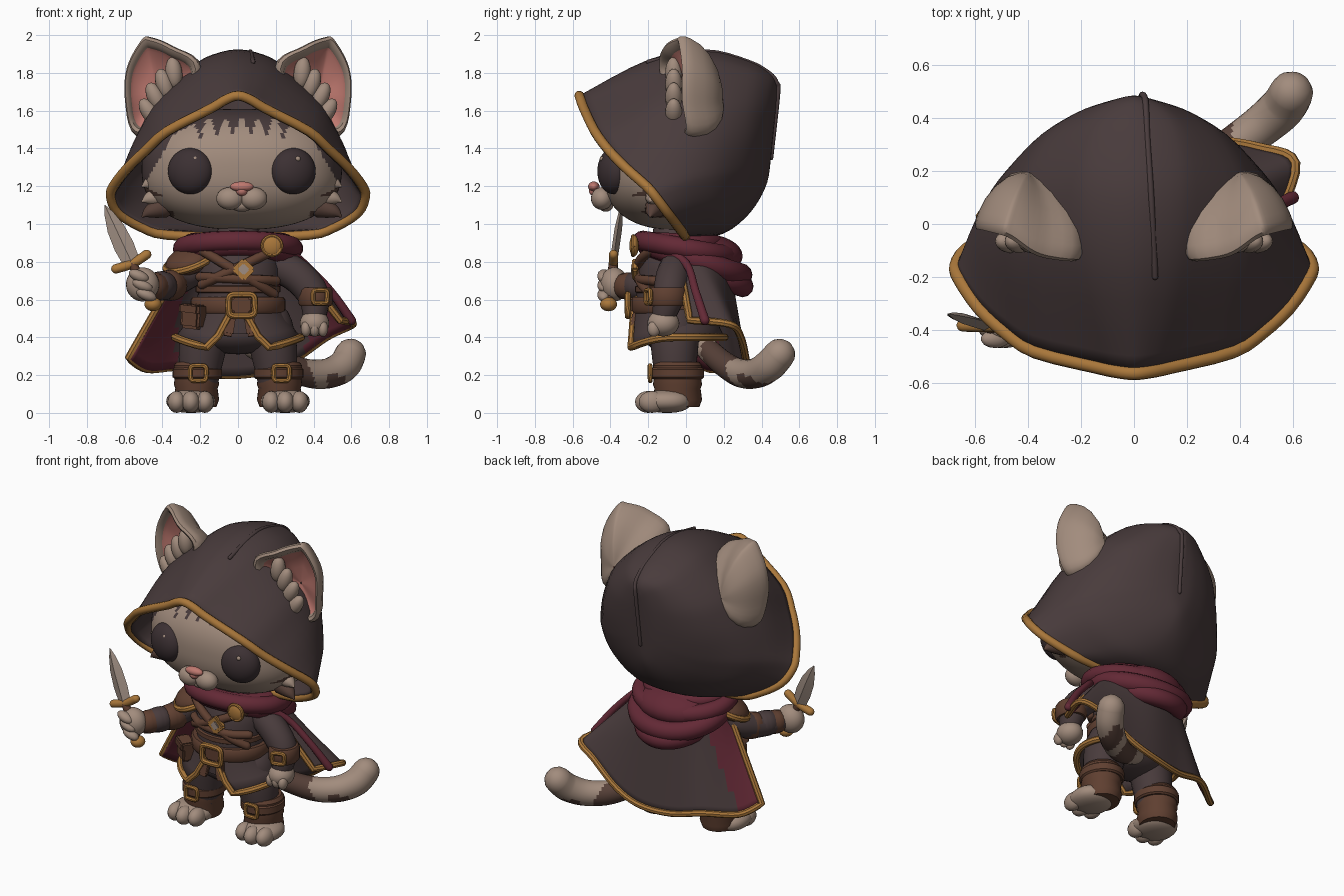
import bpy, bmesh, math
from mathutils import Vector as V, Euler

if "Cube" in bpy.data.objects:
    bpy.data.objects.remove(bpy.data.objects["Cube"])

def mat(name, r, g, b):
    m = bpy.data.materials.new(name)
    m.diffuse_color = (r, g, b, 1)
    m.use_nodes = True
    m.node_tree.nodes["Principled BSDF"].inputs["Base Color"].default_value = m.diffuse_color
    return m

CLOTH = mat("dark cloth", .066, .044, .045)
FUR = mat("tan fur", .36, .262, .205)
STRIPE = mat("brown fur", .095, .052, .04)
GOLD = mat("gold trim", .40, .185, .043)
LEATHER = mat("leather", .115, .05, .03)
WINE = mat("wine cloth", .125, .022, .036)
PINK = mat("pink skin", .52, .19, .16)
EYE = mat("eye dark", .045, .03, .033)
STEEL = mat("blade metal", .34, .265, .22)

def sample(P, n, closed=False):
    """Smooth spline through points of any dimension."""
    N, out = len(P), []
    get = lambda i: P[i % N] if closed else P[max(0, min(N - 1, i))]
    for i in range(N if closed else N - 1):
        for j in range(n):
            t = j / n
            out.append([.5 * (2*b + (c-a)*t + (2*a-5*b+4*c-d)*t*t + (3*b-a-3*c+d)*t**3)
                        for a, b, c, d in zip(get(i-1), get(i), get(i+1), get(i+2))])
    return out if closed else out + [list(P[-1])]

def finish(name, bm, mats, rule=None, thick=0):
    bmesh.ops.recalc_face_normals(bm, faces=bm.faces)
    mid = sum((v.co for v in bm.verts), V()) / len(bm.verts)
    if sum((f.calc_center_median() - mid).dot(f.normal) * f.calc_area() for f in bm.faces) < 0:
        bmesh.ops.reverse_faces(bm, faces=bm.faces)
    for f in bm.faces:
        f.smooth = True
        if rule:
            f.material_index = rule(f.calc_center_median())
    me = bpy.data.meshes.new(name)
    bm.to_mesh(me)
    bm.free()
    for m in (mats if isinstance(mats, list) else [mats]):
        me.materials.append(m)
    ob = bpy.data.objects.new(name, me)
    bpy.context.collection.objects.link(ob)
    if thick:
        md = ob.modifiers.new("thickness", 'SOLIDIFY')
        md.thickness, md.material_offset = thick, 1
    return ob

def loft(name, rings, mats, rule=None, closed=True, caps=True, wrap=False, thick=0):
    bm = bmesh.new()
    R = [[bm.verts.new(p) for p in r] for r in rings]
    n = len(R[0])
    for i in range(len(R) if wrap else len(R) - 1):
        a, b = R[i], R[(i + 1) % len(R)]
        for j in range(n if closed else n - 1):
            k = (j + 1) % n
            bm.faces.new((a[j], a[k], b[k], b[j]))
    if caps and closed and not wrap:
        bm.faces.new(R[-1])
        if caps != 'end':
            bm.faces.new(R[0])
    return finish(name, bm, mats, rule, thick)

def tube(name, pts, r, mats, closed=False, n=4, sides=10, rule=None):
    """Round tube; points may carry their own radius as a fourth value."""
    P = sample([tuple(p) if len(p) == 4 else (*p, r) for p in pts], n, closed)
    N, rings, u = len(P), [], None
    for i, p in enumerate(P):
        a, b = (P[i-1], P[(i+1) % N]) if closed else (P[max(i-1, 0)], P[min(i+1, N-1)])
        t = (V(b[:3]) - V(a[:3])).normalized()
        u = u or t.orthogonal()
        u = (u - t * u.dot(t)).normalized()
        w, c, rad = t.cross(u), V(p[:3]), p[3]
        ends = [(0, 1)]
        if not closed and i == 0:
            ends = [(-.97, .25), (-.75, .66), (-.4, .92), (0, 1)]
        elif not closed and i == N - 1:
            ends = [(0, 1), (.4, .92), (.75, .66), (.97, .25)]
        for o, k in ends:
            rings.append([c + t*o*rad + (u*math.cos(q) + w*math.sin(q)) * rad * k
                          for q in (2*math.pi*s/sides for s in range(sides))])
    return loft(name, rings, mats, rule, wrap=closed)

def ball(name, loc, rad, mats, p=2, rot=(0, 0, 0), seg=24, rule=None):
    bm = bmesh.new()
    bmesh.ops.create_uvsphere(bm, u_segments=seg, v_segments=seg * 2 // 3, radius=1)
    e = Euler(rot).to_matrix()
    for v in bm.verts:
        c = v.co / sum(abs(x)**p for x in v.co)**(1/p)
        v.co = e @ V((c.x*rad[0], c.y*rad[1], c.z*rad[2])) + V(loc)
    return finish(name, bm, mats, rule)

def box(name, loc, size, mats, rot=(0, 0, 0)):
    bm = bmesh.new()
    bmesh.ops.create_cube(bm, size=1)
    bmesh.ops.bevel(bm, geom=bm.edges[:], offset=.12, segments=2, affect='EDGES')
    e = Euler(rot).to_matrix()
    for v in bm.verts:
        v.co = e @ V([a * b for a, b in zip(v.co, size)]) + V(loc)
    return finish(name, bm, mats)

circle = lambda n: [(math.cos(2*math.pi*k/n), math.sin(2*math.pi*k/n)) for k in range(n)]
def ell(cx, cy, z, rx, ry, n=32):
    return [(cx + rx*c, cy + ry*s, z) for c, s in circle(n)]

def band(name, cx, cy, z, rx, ry, h, m):
    loft(name, [ell(cx, cy, z + a*h, rx + b, ry + b) for a, b in
                ((-.5, -.02), (-.5, .006), (-.35, .016), (.35, .016), (.5, .006), (.5, -.02))], m, caps=False)

def buckle(name, loc, w, h, r=.013, rz=0):
    sg = lambda v: math.copysign(abs(v)**.4, v)
    e = Euler((0, 0, rz)).to_matrix()
    tube(name, [V(loc) + e @ V((w/2*sg(c), 0, h/2*sg(s))) for c, s in circle(20)], r, GOLD, True, 1, 8)

# hood: each ring runs from its top point to its bottom point
US = [0, .03, .09, .25, .38, .51, .64, .72, .83, .93, .985, 1]
RIM = [0, .10, .21, .55, .71, .86, .97, .99, .93, .75, .55, 0]
def hood_ring(ty, tz, by, bz, W, t):
    half = [(W*(w*(1-t) + 2*math.sqrt(u*(1-u))*t),
             ty + (by-ty)*u - (1-t)**2*.065*math.sin(math.pi*min(1, u/.66)),
             tz + (bz-tz)*u) for u, w in zip(US, RIM)]
    return sample(half + [(-x, y, z) for x, y, z in half[-2:0:-1]], 3, True)
HOOD = [(-.565, 1.68, 0, .93, .68, 0), (-.2, 1.87, .1, .93, .625, .4), (.1, 1.925, .2, .95, .535, .65),
        (.33, 1.87, .29, 1.01, .39, .9), (.44, 1.81, .37, 1.1, .24, 1),
        (.48, 1.76, .43, 1.22, .10, 1), (.487, 1.70, .45, 1.35, .012, 1)]
rows = [hood_ring(*p) for p in sample(HOOD, 4)]
loft("hood", rows, CLOTH, caps='end', thick=.03)
tube("hood_trim", rows[0], .026, GOLD, True, 1)
SX = (.09, .08, .065, .05, .045, .04, .03)
tube("hood_seam", [(x, p[0], p[1] - .012) for x, p in zip(SX, HOOD)][1:] + [(.02, .45, 1.35)], .012, CLOTH)

# head with dark brow fur and brown cheek stripes
X0 = .02
def fur_rule(c):
    x = abs(c.x - X0)
    edge = 1.555 - .5*max(0, x - .2) - 1.2*max(0, x - .36)
    edge -= sum(.1*max(0, 1 - abs(x - k)/.03) for k in (.045, .13, .22))
    if c.z > edge:
        return 2
    low = x > .36 and 1.02 < c.z < 1.075 + .2*(x - .4)
    return 1 if low or (x > .42 and 1.15 < c.z < 1.15 + .5*(x - .42)) else 0
ball("head", (X0, -.05, 1.29), (.53, .39, .32), [FUR, STRIPE, CLOTH], 2.4, seg=144, rule=fur_rule)
ball("nose", (X0, -.488, 1.198), (.062, .03, .027), PINK)
ball("nose_tip", (X0, -.488, 1.175), (.03, .026, .026), PINK)
ball("chin", (X0, -.425, 1.10), (.06, .04, .035), FUR)

# opening outline of an ear
EAR = [(.2, -.13, 1.83), (.35, -.11, 1.945), (.46, -.04, 1.99), (.51, -.02, 1.98),
       (.59, 0, 1.83), (.60, 0, 1.65), (.545, .02, 1.47), (.33, -.08, 1.5)]
def ear_rings(s, levels):
    c, d = V((.45, -.02, 1.7)), V((-.25, .95, -.15))
    return [[V((s*q.x, q.y, q.z)) for q in (c + (V(p) - c)*k + d*o for p in sample(EAR, 5, True))]
            for k, o in levels]

for s, side in ((-1, "left"), (1, "right")):
    loft(side + "_ear", ear_rings(s, [(.02, .225), (.25, .22), (.5, .2), (.75, .155), (.9, .105), (.98, .05), (1, .02),
         (.98, -.005), (.92, -.02), (.84, -.012), (.79, .02), (.76, .05)]), FUR, caps=False)
    loft(side + "_ear_inside", ear_rings(s, [(.82, .01), (.74, .035), (.4, .06), (.02, .07)]), PINK, caps=False)
    for i, (x, z, a) in enumerate(((.34, 1.80, .1), (.39, 1.74, .3), (.435, 1.67, .45), (.465, 1.59, .6), (.40, 1.62, .4))):
        ball(f"{side}_ear_tuft_{i}", (s*x, -.065, z), (.045, .045, .085), FUR, rot=(0, s*a, 0), seg=16)
    ball(side + "_eye", (X0 + s*.272, -.385, 1.28), (.122, .08, .122), EYE, rot=(0, 0, s*.3), seg=36)
    ball(side + "_eye_glint", (X0 + s*.272 + .025, -.445, 1.345), (.014, .012, .014), FUR, seg=12)
    ball(side + "_muzzle", (X0 + s*.062, -.445, 1.135), (.073, .058, .06), FUR)
    for i, (z, dz) in enumerate(((1.23, -.03), (1.15, -.03), (1.09, -.05))):
        tube(f"{side}_cheek_tuft_{i}", [(X0 + s*.42, -.16, z, .06), (X0 + s*.49, -.18, z + dz/2, .035),
             (X0 + s*.525, -.19, z + dz, .006)], 0, STRIPE if i == 2 else FUR)
    # leg, boot, paw
    tube(side + "_leg", [(s*.16, -.06, .46, .13), (s*.19, -.06, .33, .125), (s*.21, -.06, .14, .1)], 0, CLOTH, sides=20)
    loft(side + "_boot", [ell(s*.22, -.045, z, r, r + .01) for z, r in
         ((.03, .105), (.07, .12), (.13, .112), (.15, .12), (.19, .114), (.25, .12), (.27, .105))], LEATHER)
    band(side + "_boot_strap", s*.215, -.045, .21, .115, .125, .06, LEATHER)
    buckle(side + "_boot_buckle", (s*.22 + .01, -.19, .21), .085, .08)
    ball(side + "_paw", (s*.25, -.1, .062), (.13, .13, .062), FUR, 2.3)
    for i in (-1, 0, 1):
        ball(f"{side}_toe_{i+1}", (s*.25 + i*.075, -.2 + .02*abs(i), .058), (.048, .07, .058), FUR, seg=16)

# torso, belts
loft("coat_body", [ell(0, -.07, *q) for q in ((.42, .25, .19), (.55, .22, .195), (.66, .21, .19), (.76, .225, .18),
     (.84, .2, .15), (.92, .12, .11), (1.0, .1, .1))], CLOTH)
ball("hips", (0, -.06, .42), (.25, .17, .11), CLOTH)
band("belt", 0, -.07, .57, .235, .207, .085, LEATHER)
band("upper_belt", 0, -.07, .655, .208, .184, .04, LEATHER)
box("belt_backing", (.02, -.29, .57), (.1, .02, .08), LEATHER)
buckle("belt_buckle", (.02, -.308, .57), .14, .115, .017)
for s in (-1, 1):
    box(f"belt_tab_{s+1}", (.01 + s*.055, -.28, .47), (.055, .025, .13), LEATHER, (-.15, s*-.15, 0))
box("pouch", (-.235, -.21, .51), (.12, .08, .13), LEATHER, (0, .1, -.6))
box("pouch_flap", (-.24, -.22, .55), (.13, .085, .05), LEATHER, (0, .1, -.6))
for i, (x0, z0, x1, z1) in enumerate(((-.19, .86, .19, .63), (.19, .86, -.19, .68), (-.2, .72, .2, .70))):
    pts = []
    for k in range(7):
        x = x0 + (x1 - x0)*k/6
        pts.append((x, -.07 - .182*math.sqrt(1 - (x/.24)**2), z0 + (z1 - z0)*k/6))
    tube(f"chest_strap_{i}", pts, .026, LEATHER)
box("chest_clasp", (.03, -.27, .76), (.09, .03, .09), GOLD, (0, .785, 0))
box("chest_clasp_center", (.03, -.283, .76), (.045, .018, .045), STEEL, (0, .785, 0))

# open-fronted coat skirt with edging, pointed at the front corners
def edged(rows):
    return [r[0] for r in rows] + list(rows[-1][1:]) + [r[-1] for r in rows[-2::-1]]
rows = []
for z, rx, ry, g in ((.6, .225, .2, .12), (.53, .25, .222, .2), (.45, .295, .24, .36), (.38, .335, .265, .52)):
    rows.append([(rx*math.cos(a), -.06 + ry*math.sin(a), z - .07*max(0, -math.sin(a))**2*(.6 - z)/.22 + .02*(z < .4))
                 for a in (-math.pi/2 + g + (2*math.pi - 2*g)*i/40 for i in range(41))])
loft("coat_skirt", rows, CLOTH, closed=False, thick=.015)
tube("coat_skirt_trim", edged(rows), .021, GOLD, n=1, sides=8)

# cape
BOT = [(-.58, .03, .29), (-.48, .13, .23), (-.3, .26, .24), (-.1, .30, .20), (.1, .33, .21), (.28, .32, .27),
       (.47, .29, .4), (.61, .23, .47), (.54, .02, .49)]
top = [(.26*math.cos(a), .22*math.sin(a), .86) for a in (math.radians(192 - 204*i/8) for i in range(9))]
rows = [sample([V(a).lerp(V(b), t) for a, b in zip(top, BOT)], 5) for t in (i/14 for i in range(15))]
def cape_rule(c):
    if c.x < -.185 - .47*(.86 - c.z) and c.z < .78:
        return 2
    return 1 if c.x < -.34 or c.x > .36 else 0
loft("cape", rows, [CLOTH, CLOTH, WINE, WINE], cape_rule, closed=False, thick=.02)
tube("cape_trim", edged(rows), .02, GOLD, n=1, sides=8)
tube("cape_lining_edge", [(.22, -.14, .88, .035), (.35, .0, .79, .022), (.49, .05, .645, .022), (.6, .1, .49, .025)], 0, WINE)

# scarf folds and brooch
for i, (rx, ry, cy, z, dz, r) in enumerate(((.245, .185, -.02, .905, -.01, .045), (.29, .23, .0, .87, -.04, .055),
                                            (.275, .245, .045, .81, -.08, .062), (.2, .2, .1, .74, -.07, .058))):
    tube(f"scarf_fold_{i}", [(rx*c, cy + ry*s, z + dz*s) for c, s in circle(16)], r, WINE, True, 3, 12)
ball("scarf_core", (0, .08, .83), (.26, .22, .12), WINE)
ball("brooch", (.18, -.275, .885), (.057, .025, .057), GOLD)
tube("brooch_rim", [(.18 + .05*c, -.28, .885 + .05*s) for c, s in circle(12)], .011, GOLD, True, 2, 8)

# arms
tube("left_arm", [(-.2, -.04, .78, .085), (-.31, -.09, .71, .08), (-.38, -.2, .67, .075), (-.46, -.32, .67, .06)], 0, CLOTH, sides=16)
for i, (t, r) in enumerate(((0, .084), (.6, .08), (1, .074))):
    a = V((-.35, -.16, .675)).lerp(V((-.43, -.29, .67)), t)
    tube(f"left_cuff_{i}", [a, a + V((-.015, -.025, 0))], r*.98, LEATHER if i != 1 else CLOTH, sides=16)
tube("right_arm", [(.2, -.04, .79, .09), (.32, -.07, .72, .09), (.4, -.09, .62, .085), (.405, -.12, .5, .06)], 0, CLOTH, sides=16)
band("right_cuff", .41, -.1, .615, .075, .085, .1, LEATHER)
buckle("right_cuff_buckle", (.435, -.2, .615), .08, .07, rz=.3)
e, pc = Euler((.3, -.35, 0)).to_matrix(), V((-.255, -.08, .81))
ball("left_shoulder_pad", pc, (.135, .135, .07), LEATHER, 2, (.3, -.35, 0))
tube("left_shoulder_trim", [pc + e @ V((.135*c, .135*s, -.005)) for c, s in circle(16)], .02, GOLD, True, 2, 8)
ball("right_hand", (.405, -.12, .475), (.078, .085, .07), FUR)
for i in range(3):
    ball(f"right_finger_{i}", (.36 + .045*i, -.17, .445), (.028, .035, .042), FUR, seg=14)
ball("left_hand", (-.505, -.38, .68), (.088, .075, .09), FUR)
for i in range(3):
    ball(f"left_finger_{i}", (-.525 + .02*i, -.435, .725 - .05*i), (.058, .035, .03), FUR, rot=(0, .4, 0), seg=14)

# dagger
G, T, B = V((-.56, -.385, .79)), V((-.705, -.34, 1.10)), V((-.45, -.41, .575))
d = (T - G).normalized()
w = d.cross(V((0, 1, 0))).normalized()
q = d.cross(w)
loft("dagger_blade", [[G.lerp(T, t) + o for o in (w*k, q*.02*min(1, k*25), -w*k, -q*.02*min(1, k*25))]
     for t, k in ((0, .045), (.3, .054), (.6, .047), (.85, .025), (1, .002))], STEEL)
tube("dagger_grip", [G, B], .025, LEATHER)
tube("dagger_guard", [G - w*.09 + d*.012, G, G + w*.09 + d*.012], .025, GOLD)
ball("dagger_pommel", B, (.045, .045, .037), GOLD)

# tail
tube("tail", [(.08, .1, .35, .06), (.24, .2, .26, .067), (.37, .29, .21, .075), (.48, .37, .21, .08),
              (.56, .44, .25, .085), (.595, .495, .31, .083)], 0, [FUR, STRIPE], n=8, sides=20,
     rule=lambda c: 1 if .2 < c.x + .3*(c.z - .2) < .39 or (.47 < c.x < .57 and c.z < .2) else 0)

bpy.ops.object.select_all(action='SELECT')
bpy.context.view_layer.objects.active = bpy.data.objects["head"]
bpy.ops.object.shade_smooth_by_angle(angle=math.radians(42))
